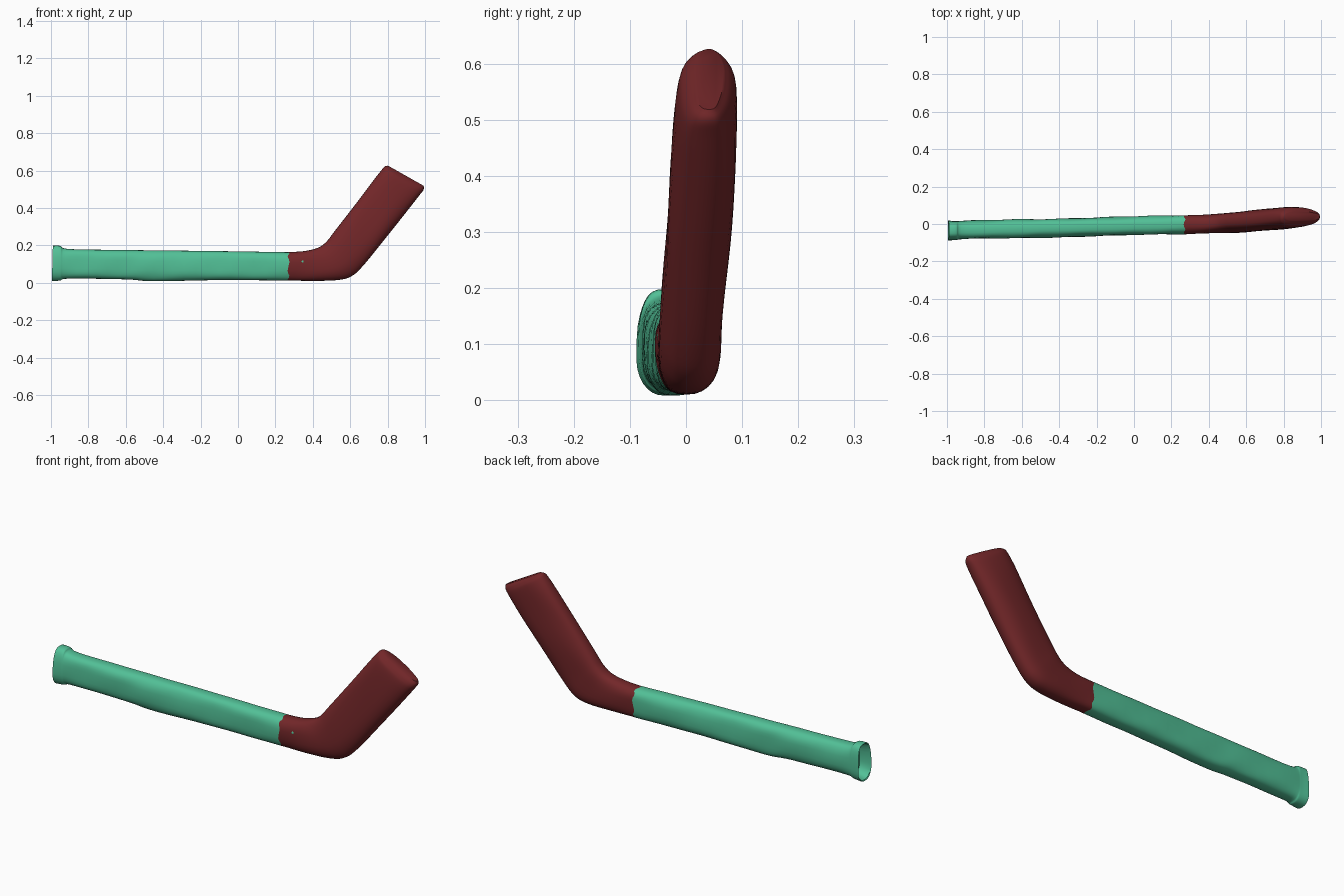
import bpy, bmesh, math
from mathutils import Vector

if "Cube" in bpy.data.objects:
    bpy.data.objects.remove(bpy.data.objects["Cube"])

SIDES = 32

def material(name, col):
    m = bpy.data.materials.new(name)
    m.diffuse_color = (*col, 1)
    m.use_nodes = True
    m.node_tree.nodes["Principled BSDF"].inputs["Base Color"].default_value = m.diffuse_color
    return m

def power(v, e):
    return math.copysign(abs(v) ** e, v)

# Station: upper edge (x, z), lower edge (x, z), y centre, half thickness
def ring(bm, st, exp=2.8, jag=0.0, scale=1.0, shift=0.0):
    ux, uz, lx, lz, yc, h = st
    out = []
    for i in range(SIDES):
        a = 2 * math.pi * i / SIDES
        s = power(math.sin(a), 2 / exp) * scale
        c = power(math.cos(a), 2 / exp) * scale
        w = 0.003 * math.sin(9 * ux + 3 * a) * math.sin(17 * ux)
        x = (ux + lx) / 2 + (ux - lx) / 2 * s + jag * math.sin(7 * a) + shift
        z = (uz + lz) / 2 + (uz - lz) / 2 * s
        out.append(bm.verts.new((x, yc + (h + w) * c, z)))
    return out

def finish(name, bm, mat):
    bmesh.ops.recalc_face_normals(bm, faces=bm.faces)
    me = bpy.data.meshes.new(name)
    bm.to_mesh(me)
    bm.free()
    ob = bpy.data.objects.new(name, me)
    bpy.context.collection.objects.link(ob)
    me.materials.append(mat)
    bpy.context.view_layer.objects.active = ob
    ob.select_set(True)
    bpy.ops.object.shade_smooth_by_angle(angle=math.radians(45))
    ob.select_set(False)
    return ob

def loft(bm, rings):
    for a, b in zip(rings, rings[1:]):
        for i in range(SIDES):
            j = (i + 1) % SIDES
            bm.faces.new((a[i], a[j], b[j], b[i]))

def spline(pts, n):
    # Catmull-Rom smoothing between stations
    p = [[2 * a - b for a, b in zip(pts[0], pts[1])]] + pts + \
        [[2 * a - b for a, b in zip(pts[-1], pts[-2])]]
    out = []
    for k in range(1, len(p) - 2):
        for t in (i / n for i in range(n)):
            out.append([0.5 * (2 * b + (c - a) * t + (2 * a - 5 * b + 4 * c - d) * t * t
                        + (3 * b - a - 3 * c + d) * t ** 3)
                        for a, b, c, d in zip(*p[k - 1:k + 3])])
    return out + [pts[-1]]

green = material("shaft_green", (0.085, 0.53, 0.31))
red = material("blade_red", (0.17, 0.02, 0.022))
seam = [0.27, 0.163, 0.27, 0.012, -0.003, 0.05]

# Shaft with flared, recessed butt end
shaft = [
    [-0.99, 0.198, -0.995, 0.008, -0.034, 0.053],
    [-0.95, 0.197, -0.95, 0.012, -0.034, 0.05],
    [-0.90, 0.18, -0.90, 0.022, -0.032, 0.049],
    [-0.60, 0.175, -0.60, 0.018, -0.025, 0.05],
    [-0.45, 0.173, -0.45, 0.008, -0.022, 0.05],
    [-0.10, 0.169, -0.10, 0.014, -0.012, 0.05],
    seam]
bm = bmesh.new()
st = spline(shaft, 6)
rings = [ring(bm, shaft[0], scale=0.82, shift=0.06), ring(bm, shaft[0], scale=0.94, shift=0.003)]
rings += [ring(bm, s, jag=0.005 if s is st[-1] else 0) for s in st]
loft(bm, rings)
bm.faces.new(rings[0])
finish("shaft", bm, green)

# Curved heel and blade
blade = [
    seam,
    [0.36, 0.170, 0.40, 0.010, 0.000, 0.050],
    [0.43, 0.188, 0.53, 0.014, 0.006, 0.053],
    [0.475, 0.222, 0.605, 0.034, 0.010, 0.055],
    [0.52, 0.280, 0.67, 0.092, 0.013, 0.055],
    [0.64, 0.435, 0.80, 0.252, 0.024, 0.057],
    [0.73, 0.555, 0.90, 0.378, 0.033, 0.057],
    [0.772, 0.608, 0.968, 0.465, 0.037, 0.052],
    [0.785, 0.622, 0.992, 0.497, 0.039, 0.041],
    [0.802, 0.626, 0.993, 0.518, 0.041, 0.024]]
bm = bmesh.new()
st = spline(blade, 5)
rings = [ring(bm, s, jag=0.005 if s is st[0] else 0) if i == 0 else ring(bm, s, exp=2.6)
         for i, s in enumerate(st)]
for i, v in enumerate(rings[0]):
    v.co.x = 0.27 + 0.005 * math.sin(7 * 2 * math.pi * i / SIDES)
loft(bm, rings)
bm.faces.new(rings[-1])
finish("blade", bm, red)

# Small green fleck beside the seam
bm = bmesh.new()
bmesh.ops.create_uvsphere(bm, u_segments=10, v_segments=6, radius=0.008)
bmesh.ops.scale(bm, vec=Vector((1, 0.4, 1)), verts=bm.verts)
bmesh.ops.translate(bm, vec=Vector((0.345, -0.049, 0.112)), verts=bm.verts)
finish("paint_fleck", bm, green)
